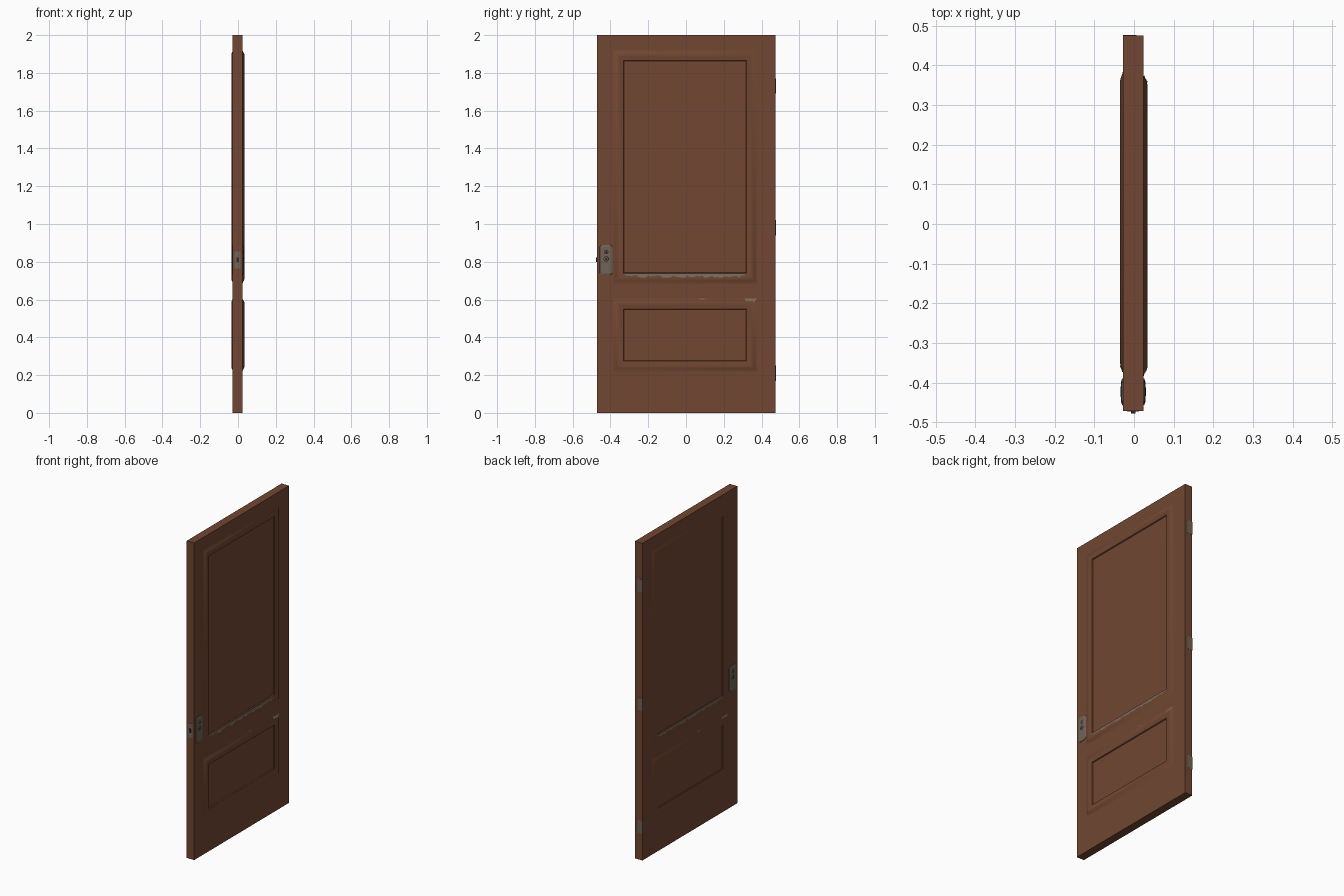
import bpy, bmesh, math, random
from mathutils import Matrix

if "Cube" in bpy.data.objects:
    bpy.data.objects.remove(bpy.data.objects["Cube"])

random.seed(4)


def material(name, rgb):
    m = bpy.data.materials.new(name)
    m.diffuse_color = (*rgb, 1)
    m.use_nodes = True
    m.node_tree.nodes["Principled BSDF"].inputs["Base Color"].default_value = m.diffuse_color
    return m


BROWN = material("painted_brown", (0.165, 0.062, 0.031))
CHIP = material("bare_grey_wood", (0.19, 0.145, 0.105))
METAL = material("dull_metal", (0.16, 0.125, 0.095))
DARK = material("dark_metal", (0.035, 0.022, 0.017))

X0, X1 = -0.028, 0.024           # slab faces
XC = (X0 + X1) / 2
Y0, Y1 = -0.471, 0.475
SIDES = ((1, X1, 0.010), (-1, X0, 0.007))   # direction, face x, moulding height


def finish(bm, name, mat, smooth=False):
    me = bpy.data.meshes.new(name)
    bm.to_mesh(me)
    bm.free()
    me.materials.append(mat)
    ob = bpy.data.objects.new(name, me)
    bpy.context.collection.objects.link(ob)
    if smooth:
        bpy.ops.object.select_all(action='DESELECT')
        ob.select_set(True)
        bpy.context.view_layer.objects.active = ob
        bpy.ops.object.shade_smooth_by_angle(angle=math.radians(30))
    return ob


def box(name, lo, hi, mat):
    bm = bmesh.new()
    bmesh.ops.create_cube(bm, size=1)
    for v in bm.verts:
        v.co = [lo[i] + (v.co[i] + 0.5) * (hi[i] - lo[i]) for i in range(3)]
    return finish(bm, name, mat)


def face_outward(bm, s):
    bm.normal_update()
    for f in bm.faces:
        if f.normal.x * s < 0:
            f.normal_flip()


# Moulding cross-section: inset from the outer edge, relative height
PROFILE = [(0, 0), (0.008, 0.25), (0.016, 0.75), (0.024, 1), (0.032, 0.95),
           (0.042, 0.7), (0.054, 0.6), (0.057, 0)]


def height(d):
    for (a, ha), (b, hb) in zip(PROFILE, PROFILE[1:]):
        if a <= d <= b:
            return ha + (hb - ha) * (d - a) / (b - a)
    return 0


PY0, PY1 = -0.385, 0.375
PANELS = {"upper": (0.685, 1.92), "lower": (0.22, 0.605)}


def moulding(name, z0, z1, s, x, h):
    bm = bmesh.new()
    rings = []
    for d, k in PROFILE:
        pts = ((PY0 + d, z0 + d), (PY1 - d, z0 + d), (PY1 - d, z1 - d), (PY0 + d, z1 - d))
        rings.append([bm.verts.new((x + s * h * k, s * y, z)) for y, z in pts])
    for a, b in zip(rings, rings[1:]):
        for i in range(4):
            j = (i + 1) % 4
            bm.faces.new((a[i], a[j], b[j], b[i]))
    face_outward(bm, s)
    finish(bm, name, BROWN, True)


def chip(name, y0, y1, n, edge, up, d0, depth, s, x, h):
    """Ragged strip lying on a moulding, d0 = straight side, depth = ragged range."""
    bm = bmesh.new()
    cols = []
    rows = 5
    for i in range(n + 1):
        y = y0 + (y1 - y0) * i / n
        end = 0.002 if i in (0, n) else random.uniform(*depth)
        col = []
        for r in range(rows + 1):
            d = d0 + (end if up < 0 else -end) * r / rows
            col.append(bm.verts.new((x + s * (h * height(d) + 0.0008), s * y, edge + up * d)))
        cols.append(col)
    for a, b in zip(cols, cols[1:]):
        for r in range(rows):
            bm.faces.new((a[r], b[r], b[r + 1], a[r + 1]))
    face_outward(bm, s)
    finish(bm, name, CHIP)


def disc(name, s, x, y, z, r, depth, mat):
    bm = bmesh.new()
    bmesh.ops.create_cone(bm, cap_ends=True, segments=16, radius1=r, radius2=r * 0.8, depth=depth,
                          matrix=Matrix.Translation((x + s * depth / 2, y, z))
                          @ Matrix.Rotation(s * math.pi / 2, 4, 'Y'))
    finish(bm, name, mat, True)


def lock_plate(name, s, x):
    """Corner-cut plate with a bevelled rim."""
    bm = bmesh.new()
    rings = []
    for off, inset in ((0, 0), (0.002, 0.001), (0.0045, 0.008)):
        a, b, c = 0.034 - inset, 0.080 - inset, 0.010
        pts = ((a, b - c), (a - c, b), (c - a, b), (-a, b - c),
               (-a, c - b), (c - a, -b), (a - c, -b), (a, c - b))
        rings.append([bm.verts.new((x + s * off, -0.423 + y, 0.81 + z)) for y, z in pts])
    for p, q in zip(rings, rings[1:]):
        for i in range(8):
            j = (i + 1) % 8
            bm.faces.new((p[i], p[j], q[j], q[i]))
    bm.faces.new(rings[-1])
    face_outward(bm, s)
    finish(bm, name, METAL)


# Door slab
box("door_slab", (X0, Y0, 0), (X1, Y1, 2), BROWN)

for s, x, h in SIDES:
    tag = "right" if s > 0 else "left"
    # Panel mouldings
    for key, (z0, z1) in PANELS.items():
        moulding(f"{key}_moulding_{tag}", z0, z1, s, x, h)
    # Worn paint
    up0 = PANELS["upper"][0]
    chip(f"worn_strip_{tag}", -0.33, 0.32, 50, up0, 1, 0.0535, (0.010, 0.024), s, x, h)
    low1 = PANELS["lower"][1]
    chip(f"worn_corner_{tag}", 0.31, 0.375, 8, low1, -1, 0.0, (0.008, 0.022), s, x, h)
    chip(f"worn_spot_{tag}", 0.07, 0.10, 4, low1, -1, 0.0, (0.003, 0.008), s, x, h)
    # Lock plate with knob socket and keyhole
    lock_plate(f"lock_plate_{tag}", s, x)
    for part, z, r in (("keyhole", 0.852, 0.013), ("knob_socket", 0.815, 0.016)):
        disc(f"{part}_rim_{tag}", s, x + s * 0.004, -0.423, z, r, 0.0015, DARK)
        disc(f"{part}_face_{tag}", s, x + s * 0.005, -0.423, z, r * 0.75, 0.001, METAL)
        disc(f"{part}_core_{tag}", s, x + s * 0.0055, -0.423, z, r * 0.5, 0.001, DARK)

# Latch on the opening edge
box("latch_plate", (XC - 0.016, Y0 - 0.001, 0.765), (XC + 0.014, Y0 + 0.004, 0.855), METAL)
box("latch_bolt", (XC - 0.006, Y0 - 0.006, 0.798), (XC + 0.006, Y0, 0.822), DARK)

# Hinge leaves on the other edge
for i, z in enumerate((0.21, 0.98, 1.73)):
    box(f"hinge_leaf_{i + 1}", (X0 - 0.0002, Y1 - 0.004, z - 0.04), (X0 + 0.034, Y1 + 0.001, z + 0.04), METAL)
